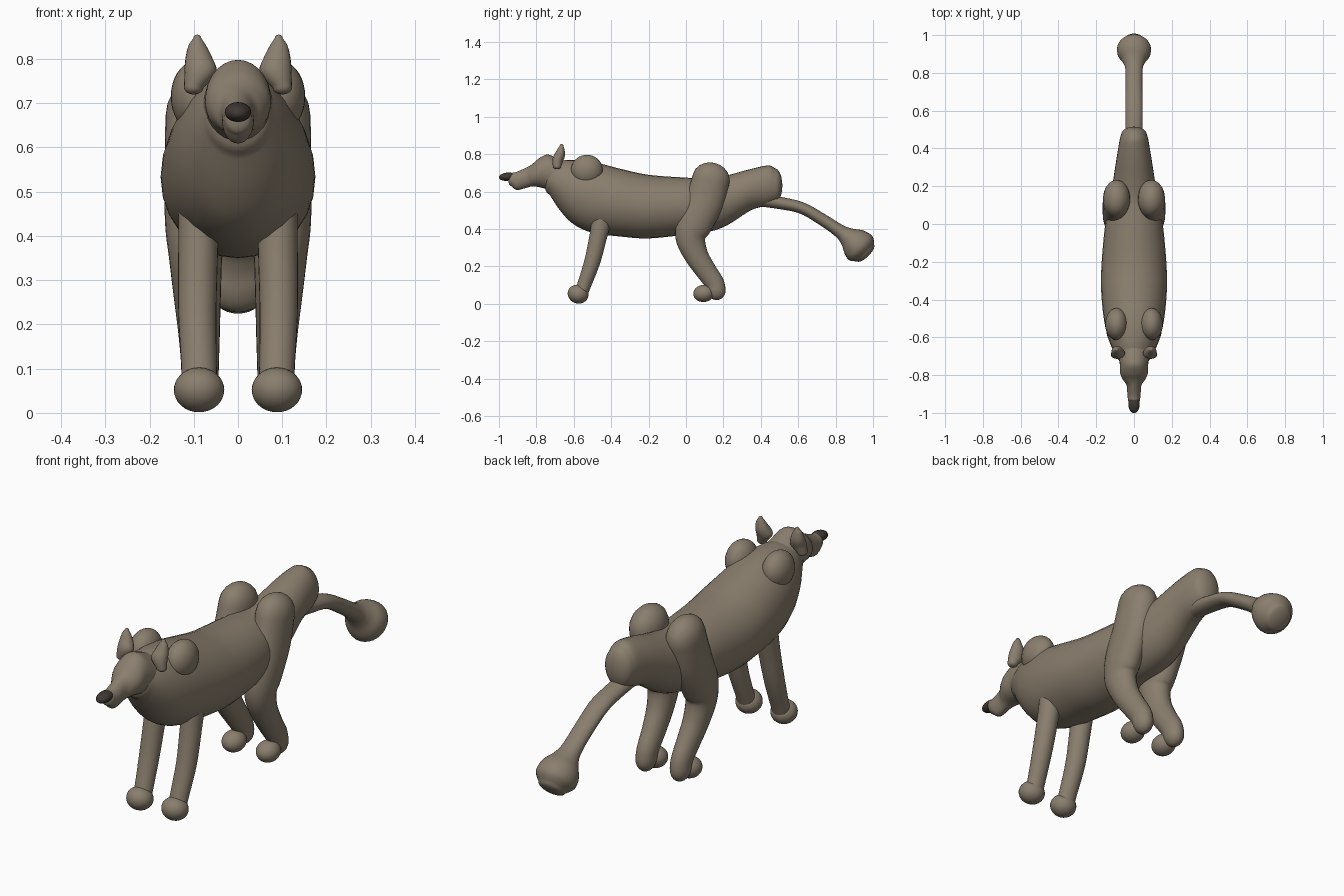
import bpy, bmesh, math
from mathutils import Vector

cube = bpy.data.objects.get("Cube")
if cube:
    bpy.data.objects.remove(cube, do_unlink=True)


def material(name, rgb):
    m = bpy.data.materials.new(name)
    m.use_nodes = True
    m.diffuse_color = (*rgb, 1)
    m.node_tree.nodes["Principled BSDF"].inputs["Base Color"].default_value = (*rgb, 1)
    return m


FUR = material("brown_grey_fur", (0.255, 0.21, 0.155))
NOSE = material("dark_nose", (0.05, 0.038, 0.033))


def finish(name, bm, mat, mirror):
    bmesh.ops.recalc_face_normals(bm, faces=bm.faces)
    for f in bm.faces:
        f.smooth = True
    me = bpy.data.meshes.new(name)
    bm.to_mesh(me)
    bm.free()
    me.materials.append(mat)
    ob = bpy.data.objects.new(name, me)
    bpy.context.collection.objects.link(ob)
    if mirror:
        ob.modifiers.new("mirror", "MIRROR").use_mirror_merge = False
    return ob


def spline(points, steps):
    """Catmull-Rom interpolation of equal-length tuples."""
    p = [points[0]] + points + [points[-1]]
    out = []
    for a, b, c, d in zip(p, p[1:], p[2:], p[3:]):
        for k in range(steps):
            t = k / steps
            out.append([0.5 * (2 * q + (r - o) * t + (2 * o - 5 * q + 4 * r - s) * t * t
                               + (3 * q - o - 3 * r + s) * t ** 3)
                        for o, q, r, s in zip(a, b, c, d)])
    return out + [list(points[-1])]


def loft(name, sections, caps, mat=FUR, mirror=False, upright=False, sides=28, steps=5):
    """Rounded tube through (x, y, z, half width, half depth) sections."""
    rows = spline(sections, steps)
    centres = [Vector(r[:3]) for r in rows]
    n = len(rows)
    rings = []
    for i, r in enumerate(rows):
        t = (centres[min(i + 1, n - 1)] - centres[max(i - 1, 0)])
        if upright:
            t = Vector((0, t.y, 0))
        t.x = 0
        t.normalize()
        rings.append((centres[i], t, r[3], r[4]))
    # domed ends
    angles = [math.radians(a) for a in (20, 40, 58, 74, 86)]
    dome = lambda ring, c: [(ring[0] + ring[1] * c * math.sin(a), ring[1],
                             ring[2] * math.cos(a), ring[3] * math.cos(a)) for a in angles]
    rings = dome(rings[0], -caps[0])[::-1] + rings + dome(rings[-1], caps[1])
    bm = bmesh.new()
    loops = []
    for c, t, w, d in rings:
        up = t.cross(Vector((1, 0, 0)))
        loops.append([bm.verts.new(c + Vector((w * math.cos(a), 0, 0)) + up * d * math.sin(a))
                      for a in (2 * math.pi * k / sides for k in range(sides))])
    for a, b in zip(loops, loops[1:]):
        for k in range(sides):
            j = (k + 1) % sides
            bm.faces.new((a[k], a[j], b[j], b[k]))
    bm.faces.new(loops[0])
    bm.faces.new(loops[-1])
    return finish(name, bm, mat, mirror)


def ball(name, centre, radii, mat=FUR, mirror=False, tilt=0):
    bm = bmesh.new()
    bmesh.ops.create_uvsphere(bm, u_segments=28, v_segments=18, radius=1)
    ct, st = math.cos(tilt), math.sin(tilt)
    for v in bm.verts:
        x, y, z = (a * b for a, b in zip(v.co, radii))
        v.co = Vector(centre) + Vector((x, y * ct - z * st, y * st + z * ct))
    return finish(name, bm, mat, mirror)


def profile(rows):
    """(y, bottom, top, half width) rows to upright sections."""
    return [(0, y, (lo + hi) / 2, w, (hi - lo) / 2) for y, lo, hi, w in rows]


# torso from chest to rump
loft("body", profile([
    (-.73, .585, .75, .075), (-.67, .495, .765, .11), (-.6, .425, .77, .138),
    (-.5, .38, .76, .16), (-.35, .36, .722, .174), (-.2, .35, .69, .171),
    (0, .37, .675, .152), (.12, .385, .67, .125), (.22, .42, .687, .112),
    (.35, .502, .722, .092), (.44, .525, .74, .077), (.475, .54, .725, .068)]),
    (.03, .04), upright=True)

# head and muzzle
loft("head", profile([
    (-.62, .56, .75, .09), (-.7, .59, .785, .08), (-.745, .612, .798, .075),
    (-.79, .625, .775, .073), (-.825, .628, .745, .058), (-.855, .62, .728, .039),
    (-.905, .609, .706, .035), (-.935, .63, .7, .031)]),
    (.02, .015), upright=True)
ball("nose", (0, -.955, .68), (.03, .046, .022), NOSE, tilt=.1)

# ears
loft("ears", [
    (.1, -.69, .735, .022, .022), (.085, -.685, .77, .036, .029),
    (.088, -.673, .8, .031, .027), (.092, -.667, .83, .02, .017),
    (.092, -.665, .847, .009, .009)], (.015, .008), mirror=True, sides=20)

# shoulder humps
ball("shoulders", (.092, -.53, .715), (.06, .085, .082), mirror=True)

# front legs and paws
loft("front_legs", [
    (.09, -.445, .48, .045, .055), (.09, -.465, .38, .045, .048),
    (.092, -.5, .23, .043, .043), (.088, -.545, .1, .04, .037),
    (.088, -.56, .06, .04, .036)], (.03, .03), mirror=True)
ball("front_paws", (.088, -.577, .052), (.057, .056, .05), mirror=True, tilt=-.3)

# hind legs with haunch and bent hock
loft("hind_legs", [
    (.092, .135, .67, .072, .1), (.096, .1, .55, .07, .103),
    (.098, .045, .43, .067, .096), (.096, .025, .35, .06, .08),
    (.092, .055, .26, .053, .064), (.088, .105, .18, .047, .056),
    (.086, .15, .115, .043, .052), (.086, .162, .075, .042, .05)],
    (.085, .055), mirror=True)
ball("hind_paws", (.086, .095, .056), (.05, .056, .046), mirror=True, tilt=.1)

# tail with a heavy tuft
loft("tail", [
    (0, .36, .565, .045, .04), (0, .5, .54, .045, .033), (0, .62, .512, .046, .031),
    (0, .73, .45, .044, .032), (0, .82, .39, .046, .036), (0, .862, .36, .06, .052),
    (0, .9, .33, .086, .08), (0, .935, .297, .088, .089), (0, .96, .272, .06, .064)],
    (.03, .022))
